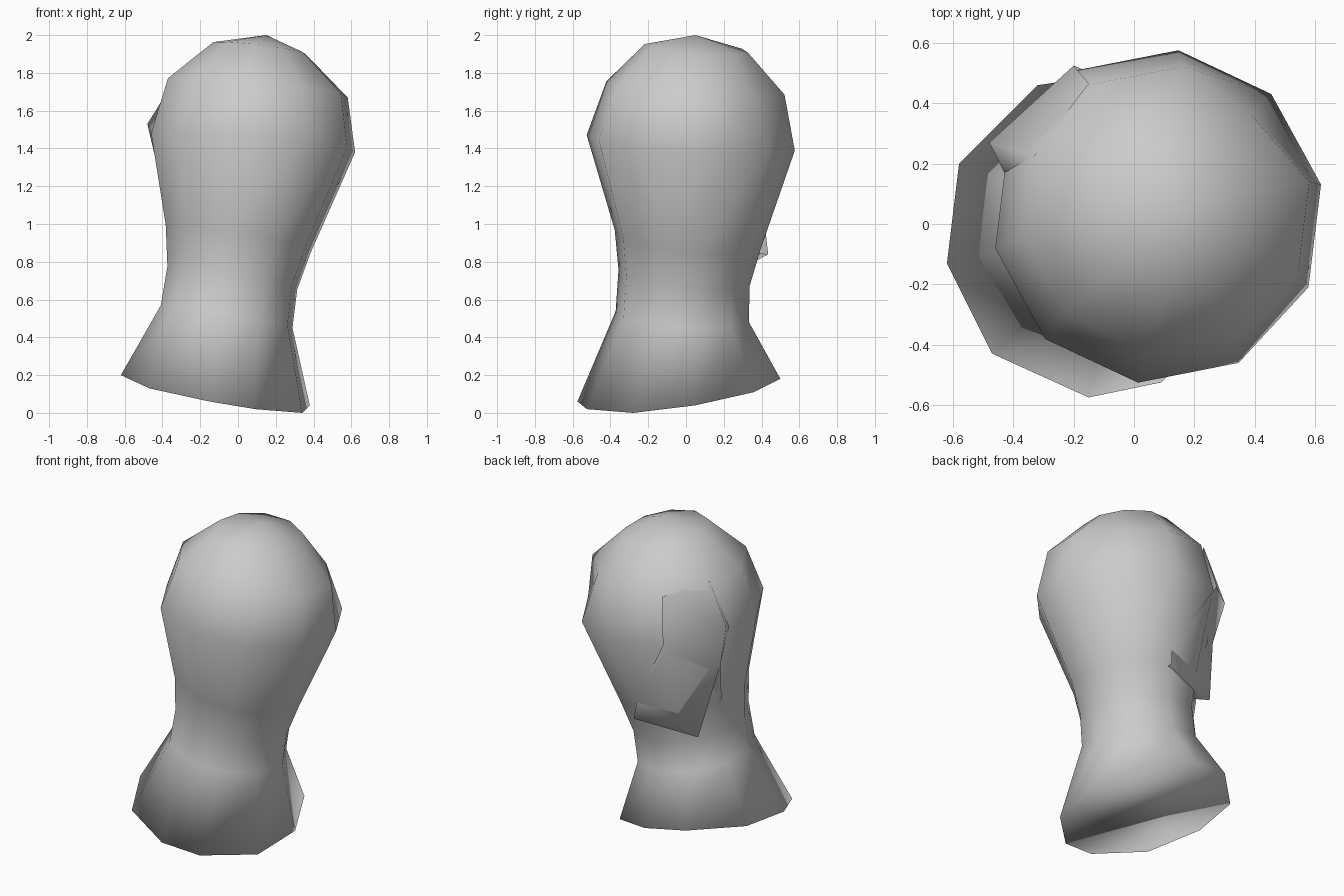
import bpy, math


def ring(cx, cy, z, rx, ry, sx, sy, n=10, phase=11):
    """Tilted ten-sided cross-section; sx, sy are the height slopes."""
    pts = []
    for i in range(n):
        a = math.radians(phase + 360 * i / n)
        dx, dy = rx * math.cos(a), ry * math.sin(a)
        pts.append((cx + dx, cy + dy, z + sx * dx + sy * dy))
    return pts


def make(name, verts, faces):
    me = bpy.data.meshes.new(name)
    me.from_pydata(verts, [], faces)
    me.update()
    me.shade_smooth()
    ob = bpy.data.objects.new(name, me)
    bpy.context.collection.objects.link(ob)
    return ob


# Head shell: flared slanted hem closed underneath, neck rings, dome
hem = [(.38, .05, .04), (.23, .36, .11), (-.05, .5, .18), (-.32, .46, .22),
       (-.58, .2, .22), (-.62, -.13, .2), (-.47, -.43, .13),
       (-.15, -.575, .06), (.09, -.525, .02), (.34, -.28, 0)]
rings = [hem,
         ring(-.06, -.02, .51, .355, .355, -.16, -.06),
         ring(-.03, -.01, .715, .35, .35, -.16, -.10),
         ring(.0, .01, .92, .39, .39, -.18, -.10),
         ring(.08, .025, 1.43, .55, .555, -.08, -.065),
         ring(.105, .05, 1.72, .485, .475, -.095, -.063),
         ring(.115, .055, 1.93, .25, .275, -.12, -.07)]
rings[5][1] = (.39, .36, 1.68)
verts = [p for r in rings for p in r] + [(.15, .05, 2.0)]
faces = [tuple(range(9, -1, -1))]
for r in range(len(rings) - 1):
    for i in range(10):
        j = (i + 1) % 10
        faces.append((r * 10 + i, r * 10 + j, r * 10 + 10 + j, r * 10 + 10 + i))
base = 10 * (len(rings) - 1)
faces += [(base + i, base + (i + 1) % 10, len(verts) - 1) for i in range(10)]
make("head_shell", verts, faces)

# Raised flap on the back left: pointed upper lobe and overhanging lower lobe
fv = [(-.48, .27, 1.53), (-.415, .235, 1.25), (-.315, .325, .78),
      (.075, .435, .84), (.06, .42, .97), (-.2, .525, 1.43),
      (-.15, .465, 1.71), (-.33, .225, 1.77), (-.43, .17, 1.48),
      (.03, .3, .86), (-.24, .2, .82), (-.37, .16, .98)]
make("back_flap", fv, [(0, 5, 1), (1, 5, 4, 2), (2, 4, 3), (0, 7, 6, 5),
                       (0, 8, 7), (0, 1, 8), (2, 3, 9, 10), (1, 2, 10, 11)])
